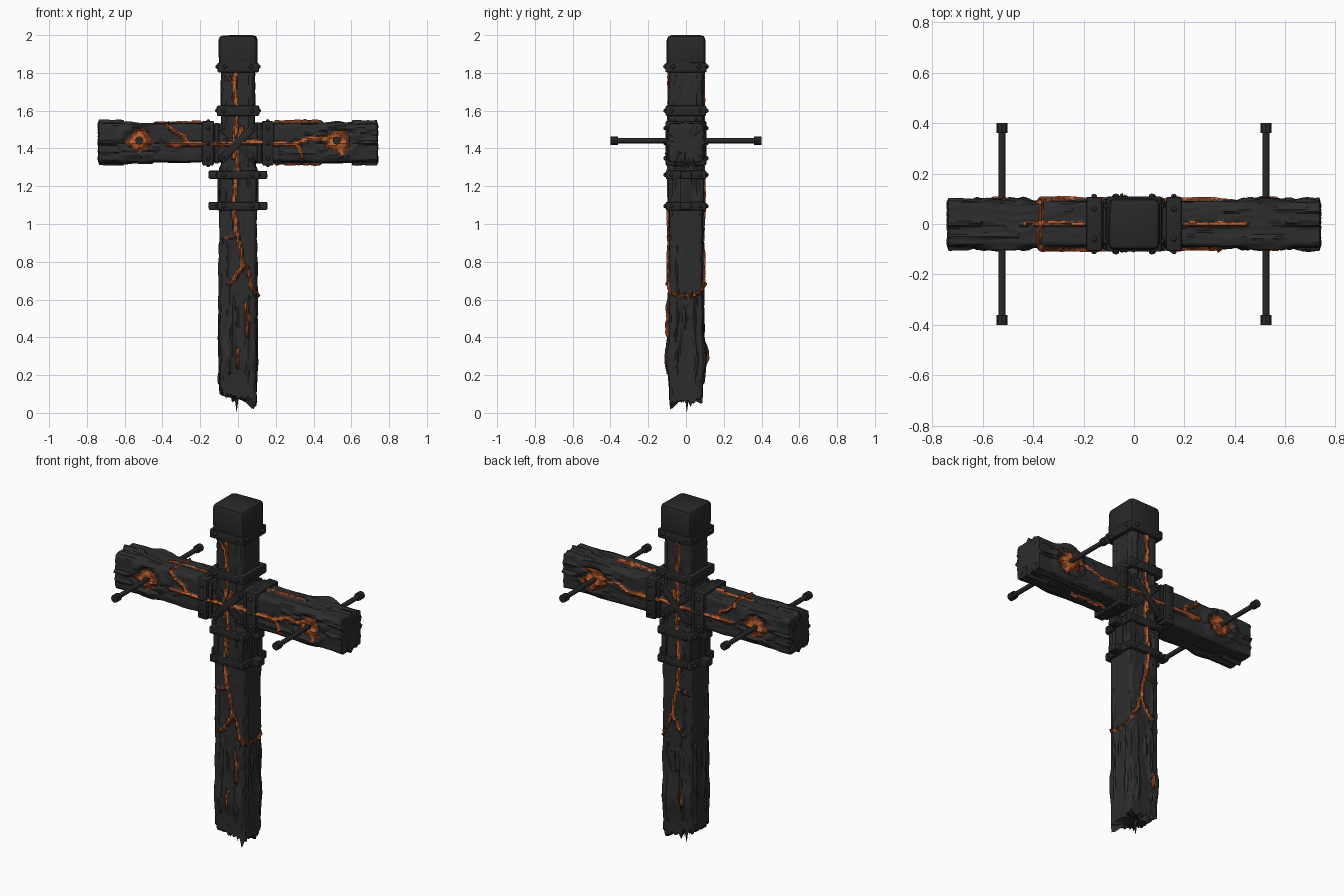
import bpy, bmesh, math, random
from mathutils import Vector, Matrix, noise

if "Cube" in bpy.data.objects:
    bpy.data.objects.remove(bpy.data.objects["Cube"])

random.seed(4)


def material(name, rgb):
    m = bpy.data.materials.new(name)
    m.diffuse_color = (*rgb, 1)
    m.use_nodes = True
    m.node_tree.nodes["Principled BSDF"].inputs["Base Color"].default_value = m.diffuse_color
    return m


CHAR = material("charred wood", (0.026, 0.026, 0.026))
IRON = material("black iron", (0.021, 0.021, 0.022))
EMBER = material("glowing ember", (0.50, 0.115, 0.025))
DULL = material("dull ember", (0.17, 0.035, 0.010))


def finish(bm, name, mats):
    me = bpy.data.meshes.new(name)
    bmesh.ops.recalc_face_normals(bm, faces=bm.faces)
    bm.to_mesh(me)
    bm.free()
    ob = bpy.data.objects.new(name, me)
    for m in mats:
        me.materials.append(m)
    bpy.context.collection.objects.link(ob)
    return ob


def seg_dist(px, py, ax, ay, bx, by):
    dx, dy = bx - ax, by - ay
    k = max(0, min(1, ((px - ax) * dx + (py - ay) * dy) / (dx * dx + dy * dy)))
    return math.hypot(px - ax - k * dx, py - ay - k * dy)


def beam(name, half_a, half_b, t0, t1, place, cracks, pits, grooves, shape, ragged):
    """Burnt beam: a fine tube of rings, carved along crack paths."""
    step, n = 0.0085, 23
    segs = {s: [(*p, *q, w) for (sd, w, path) in cracks if s in sd
                for p, q in zip(path, path[1:])] for s in "FBPN"}
    ring = []
    for sx, sy, ex, ey, side in ((-1, -1, 1, 0, "F"), (1, -1, 0, 1, "P"),
                                 (1, 1, -1, 0, "B"), (-1, 1, 0, -1, "N")):
        for i in range(n):
            u, v = sx + 2 * ex * i / n, sy + 2 * ey * i / n
            r = (abs(u) ** 12 + abs(v) ** 12) ** (1 / 12)
            ring.append((u / r, v / r, side))
    rows = int((t1 - t0) / step)
    bm = bmesh.new()
    verts, heat = [], []
    for j in range(rows + 1):
        row, hrow = [], []
        for u, v, side in ring:
            start = t0 + (ragged(u, v) if ragged else 0)
            t = start + (t1 - start) * j / rows
            ga, gb = shape(t)
            a, b = u * half_a * ga, v * half_b * gb
            c = a if side in "FB" else b
            off = 0.007 * noise.noise(Vector((a * 24, b * 24, t * 5)))
            off += 0.004 * noise.noise(Vector((a * 70, b * 70, t * 16 + 9)))
            # Long dark splits in the grain
            for gc, g0, g1, depth in grooves:
                if g0 < t < g1:
                    wob = gc + 0.008 * noise.noise(Vector((t * 9, gc * 50, 3)))
                    off -= depth * math.exp(-((c - wob) / 0.008) ** 2)
            jit = noise.noise(Vector((a * 60, b * 60, t * 45)))
            wc, wt = c + 0.008 * noise.noise(Vector((t * 28, c * 20, 1))), t
            h = 0
            for ax, ay, bx, by, w in segs[side]:
                d = seg_dist(wc, wt, ax, ay, bx, by)
                if d < 3 * w:
                    h = max(h, 1.6 - d / w + 0.35 * jit)
            # Burnt craters around the spikes
            if side in "FB":
                for pc, pt in pits:
                    d = math.hypot((c - pc) * 1.1, (t - pt) * 0.9)
                    if d < 0.15:
                        h = max(h, 1.75 - d / 0.045 + 0.7 * jit
                                + 0.5 * noise.noise(Vector((c * 22, t * 22, 5))))
                        off += 0.016 * math.exp(-((d - 0.085) / 0.025) ** 2)
            off -= 0.014 * max(0, min(1, h))
            a2, b2 = a, b
            if side in "FB":
                b2 += math.copysign(off, v)
                a2 *= 1 + (off / half_a if abs(u) > 0.93 else 0)
            else:
                a2 += math.copysign(off, u)
                b2 *= 1 + (off / half_b if abs(v) > 0.93 else 0)
            row.append(bm.verts.new(place(a2, b2, t)))
            hrow.append(h)
        verts.append(row)
        heat.append(hrow)
    m = len(ring)
    for j in range(rows):
        for i in range(m):
            k = (i + 1) % m
            f = bm.faces.new((verts[j][i], verts[j][k], verts[j + 1][k], verts[j + 1][i]))
            h = (heat[j][i] + heat[j][k] + heat[j + 1][i] + heat[j + 1][k]) / 4
            f.material_index = 1 if h > 0.85 else 2 if h > 0.4 else 0
    # Closed, slightly rounded ends
    for row, tin in ((verts[0], -1), (verts[-1], 1)):
        mid = sum((v.co for v in row), Vector()) / m
        axis = (place(0, 0, 1) - place(0, 0, 0)) * tin
        prev = row
        for s, out in ((0.85, 0.006), (0.45, 0.002)):
            new = [bm.verts.new(mid.lerp(v.co, s) + axis * (out + random.uniform(-.003, .003)))
                   for v in row]
            for i in range(m):
                k = (i + 1) % m
                bm.faces.new((prev[i], prev[k], new[k], new[i]))
            prev = new
        bm.faces.new(prev)
    return finish(bm, name, (CHAR, EMBER, DULL))


# Upright post, thinner above the crossing and swollen near the broken foot
def post_shape(t):
    swell = math.exp(-((t - 0.29) / 0.08) ** 2)
    return (0.9 if t > 1.3 else 1.0), 0.93 + 0.16 * swell


post_cracks = [
    ("FB", .009, [(-.01, 1.83), (-.02, 1.70), (0, 1.6), (-.02, 1.45), (0, 1.32), (-.02, 1.1), (-.01, .95)]),
    ("FB", .008, [(-.01, .97), (.02, .85), (.025, .79), (-.01, .72), (-.05, .68)]),
    ("F", .006, [(.025, .80), (.06, .74), (.07, .66), (.1, .63)]),
    ("B", .006, [(.02, .82), (.05, .72), (.1, .64)]),
    ("P", .005, [(-.1, .65), (-.04, .62), (.04, .62), (.1, .65)]),
    ("F", .007, [(.04, .58), (.06, .5), (.05, .42)]),
    ("FB", .004, [(-.02, .93), (-.1, .92)]),
    ("F", .005, [(0, .34), (-.005, .24)]),
    ("B", .006, [(-.04, .35), (-.05, .28)]),
    ("F", .005, [(-.05, 1.78), (-.01, 1.7)]),
]
post_grooves = [(-.05, .2, .9, .010), (-.03, .3, .62, .010), (.05, .15, .62, .010),
                (0, .45, .58, .009), (.055, 1.1, 1.8, .006), (-.06, 1.1, 1.8, .006)]
beam("upright_post", .095, .093, .085, 1.9, lambda a, b, t: Vector((a, b, t)),
     post_cracks, [], post_grooves, post_shape,
     lambda u, v: -.025 * u + .05 * noise.noise(Vector((u * 5, v * 5, 2)))
     + .03 * noise.noise(Vector((u * 15, v * 15, 7))))

# Crossbeam
cross_cracks = [
    ("FB", .007, [(.1, -.38), (.06, -.34), (.04, -.29), (0, -.27)]),
    ("FB", .010, [(-.01, -.37), (-.005, -.25), (-.01, -.1), (.005, .1), (-.01, .3)]),
    ("FB", .008, [(-.01, .29), (.02, .38), (.03, .5)]),
    ("F", .008, [(.01, .30), (-.04, .33), (-.08, .34)]),
    ("FB", .012, [(.0, .52), (-.06, .55)]),
    ("FB", .009, [(-.08, -.02), (.08, .02)]),
    ("P", .005, [(-.1, -.38), (0, -.37), (.1, -.37)]),
    ("P", .006, [(0, -.44), (.005, -.3), (0, -.2)]),
    ("PN", .006, [(0, .2), (0, .44)]),
]
cross_grooves = [(0, -.8, -.6, .022), (0, .6, .8, .022), (-.005, -.6, .6, .006),
                 (-.05, -.75, -.45, .010), (.055, .35, .75, .009), (-.055, .2, .6, .008)]
beam("crossbeam", .1, .088, -.735, .735, lambda a, b, t: Vector((t, b, 1.43 + a)),
     cross_cracks, [(.01, -.525), (.01, .525)], cross_grooves,
     lambda t: (1 + .02 * math.sin(t * 17), 1), None)


def box(name, center, size, bevel=.008, roll=0.0, wear=.002):
    bm = bmesh.new()
    bmesh.ops.create_cube(bm, size=1, matrix=Matrix.Translation(center)
                          @ Matrix.Rotation(roll, 4, 'Y') @ Matrix.Diagonal((*size, 1)))
    bmesh.ops.bevel(bm, geom=bm.edges[:], offset=bevel, segments=2, profile=.5, affect='EDGES')
    for v in bm.verts:
        v.co += noise.noise_vector(v.co * 12) * wear
    return finish(bm, name, (IRON,))


def rivet(center, axis, r=.012):
    bm = bmesh.new()
    bmesh.ops.create_uvsphere(bm, u_segments=10, v_segments=6, radius=r)
    for v in bm.verts:
        v.co = v.co + Vector(center)
    return finish(bm, "rivet", (IRON,))


def rod(name, p, q, r, sides):
    p, q = Vector(p), Vector(q)
    bm = bmesh.new()
    bmesh.ops.create_cone(bm, cap_ends=True, segments=sides, radius1=r, radius2=r,
                          depth=(q - p).length,
                          matrix=Matrix.Translation((p + q) / 2)
                          @ (q - p).to_track_quat('Z', 'Y').to_matrix().to_4x4())
    return finish(bm, name, (IRON,))


# Splinters at the broken foot
for i in range(22):
    x, y = random.uniform(-.08, .08), random.uniform(-.075, .075)
    tip = .03 + .6 * abs(x) + random.uniform(0, .03)
    if i == 0:
        x, y, tip = -.008, .005, 0
    bm = bmesh.new()
    h = .16 - tip
    bmesh.ops.create_cone(bm, cap_ends=True, segments=5, radius1=0, radius2=.022, depth=h,
                          matrix=Matrix.Translation((x * .9, y * .9, tip + h / 2)))
    finish(bm, "splinter", (CHAR,))

# Iron cap with chamfered top and riveted skirt
cap = box("post_cap", (0, 0, 1.9), (.205, .205, .2), .025, 0, .003)
cap.data.transform(Matrix.Translation((0, 0, 2 - max(v.co.z for v in cap.data.vertices))))
box("cap_skirt", (0, 0, 1.828), (.218, .218, .05), .006)
for sx in (-1, 1):
    for sy in (-1, 1):
        rivet((sx * .07, sy * .109, 1.833), 'Y')
        rivet((sx * .109, sy * .07, 1.833), 'X')

# Post bands
for z, w in ((1.6, .055), (1.26, .045), (1.095, .045)):
    box("post_band", (0, 0, z), (.225, .215, w))
    for s in (-1, 1):
        for c in (-.075, .075):
            rivet((c, s * .108, z), 'Y')
            rivet((s * .112, c, z), 'X', .01)
        if z < 1.5:
            box("band_lug", (s * .125, 0, z), (.06, .06, .042), .007)
for sx in (-1, 1):
    box("side_strap", (sx * .099, 0, 1.178), (.018, .06, .2), .004)
    for sy in (-1, 1):
        box("corner_strap", (sx * .079, sy * .083, 1.178), (.034, .024, .2), .005)

# Crossbeam bands
for sx in (-1, 1):
    box("crossbeam_band", (sx * .158, 0, 1.428), (.062, .215, .235))
    box("inner_band", (sx * .112, 0, 1.428), (.022, .2, .215), .006)
    for s in (-1, 1):
        for c in (-.08, 0, .08):
            rivet((sx * .158, s * .108, 1.428 + c), 'Y')
        for c in (-.06, .06):
            rivet((sx * .158, c, 1.428 + s * .116), 'Z', .011)

# Crossed straps over the joint, front and back
for sy in (-1, 1):
    for k, roll in enumerate((math.radians(45), math.radians(-45))):
        box("cross_strap", (0, sy * (.092 + .007 * k), 1.43), (.26, .016, .042), .004, roll)
    for sx in (-1, 1):
        for sz in (-1, 1):
            rivet((sx * .078, sy * .104, 1.43 + sz * .078), 'Y', .01)

# Long spikes through the arms
for sx in (-1, 1):
    x, z = sx * .523, 1.441
    rod("spike", (x, -.39, z), (x, .39, z), .0135, 12)
    for sy in (-1, 1):
        rod("spike_head", (x, sy * .36, z), (x, sy * .4, z), .022, 8)
        rod("spike_collar", (x, sy * .07, z), (x, sy * .1, z), .021, 10)

# Smooth shading with crisp edges
for ob in bpy.data.objects:
    ob.select_set(True)
    bpy.context.view_layer.objects.active = ob
bpy.ops.object.shade_smooth_by_angle(angle=math.radians(35))
